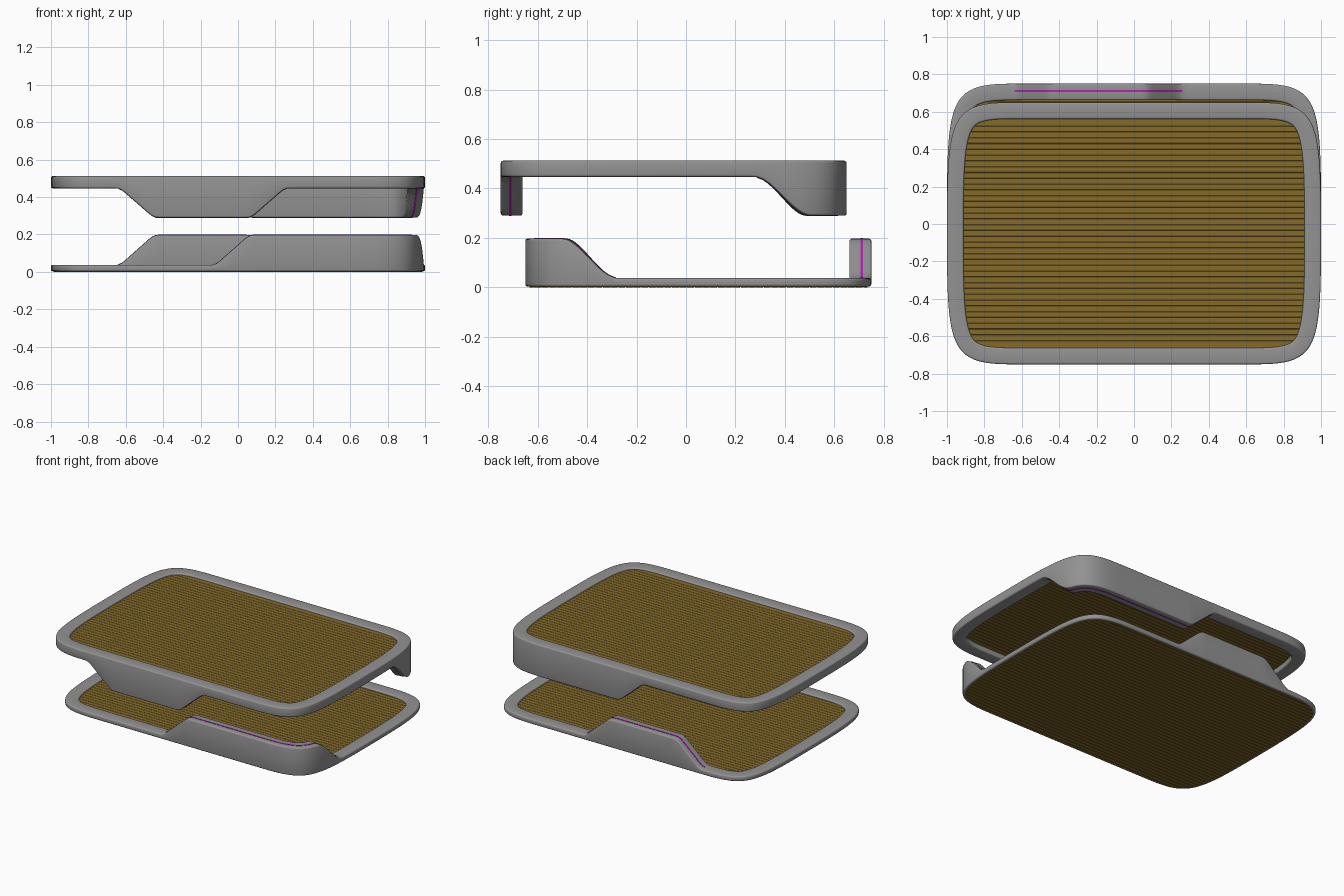
import bpy, math

if "Cube" in bpy.data.objects:
    bpy.data.objects.remove(bpy.data.objects["Cube"])

WALL = 0.088


def material(name, rgb):
    m = bpy.data.materials.new(name)
    m.diffuse_color = (*rgb, 1)
    m.use_nodes = True
    m.node_tree.nodes["Principled BSDF"].inputs["Base Color"].default_value = m.diffuse_color
    return m


GREY = material("dark_grey_shell", (0.29, 0.29, 0.29))
GOLD = material("gold_mesh", (0.235, 0.148, 0.024))
PURPLE = material("purple_seal", (0.42, 0.02, 0.42))


def bezier(t):
    # quarter corner: end of the straight long edge to the middle of the short side
    p = [(0.66, 0.7), (0.99, 0.7), (1.0, 0.605), (1.0, 0.0)]
    w = [(1 - t) ** 3, 3 * t * (1 - t) ** 2, 3 * t * t * (1 - t), t ** 3]
    return tuple(sum(a * q[i] for a, q in zip(w, p)) for i in (0, 1))


def outline():
    # counter-clockwise loop of (point, inward normal)
    q = [bezier(i / 44) for i in range(45)]
    pts = [(x, -y) for x, y in q] + q[-2::-1]
    pts += [(0.66 - 1.32 * i / 66, 0.7) for i in range(1, 66)]
    pts += [(-x, y) for x, y in q] + [(-x, -y) for x, y in q[-2::-1]]
    pts += [(-0.66 + 1.32 * i / 66, -0.7) for i in range(1, 66)]
    out = []
    for i, p in enumerate(pts):
        a, b = pts[i - 1], pts[(i + 1) % len(pts)]
        tx, ty = b[0] - a[0], b[1] - a[1]
        l = math.hypot(tx, ty)
        out.append((p, (-ty / l, tx / l)))
    return out


LOOP = outline()


def ramp(v, a, b):
    # straight ramp with softened ends
    t = (v - a) / (b - a)
    return sum(min(1, max(0, t + o)) for o in (-0.1, -0.05, 0, 0.05, 0.1)) / 5


def rise(x, y):
    if y > 0:   # trapezoid tab on one long side
        return ramp(x, -0.63, -0.45) * (1 - ramp(x, 0.07, 0.25))
    s = min(1, max(0, (y + 0.56) / 0.235))   # raised corner on the other
    return ramp(x, -0.12, 0.06) * (1 - s * s * (3 - 2 * s))


def make(name, verts, faces, place, mat):
    me = bpy.data.meshes.new(name)
    me.from_pydata([place(*v) for v in verts], [], faces)
    me.update()
    ob = bpy.data.objects.new(name, me)
    bpy.context.collection.objects.link(ob)
    me.materials.append(mat)
    bpy.ops.object.select_all(action='DESELECT')
    bpy.context.view_layer.objects.active = ob
    ob.select_set(True)
    bpy.ops.object.mode_set(mode='EDIT')
    bpy.ops.mesh.select_all(action='SELECT')
    bpy.ops.mesh.normals_make_consistent(inside=False)
    bpy.ops.object.mode_set(mode='OBJECT')
    bpy.ops.object.shade_smooth_by_angle(angle=math.radians(35))
    return ob


def sweep(section, indices, closed):
    # section(h_fraction) gives (inset, z) points carried along the outline
    verts, faces = [], []
    for i in indices:
        (x, y), (nx, ny) = LOOP[i % len(LOOP)]
        sec = section(rise(x, y))
        verts += [(x + nx * d, y + ny * d, z) for d, z in sec]
    k, n = len(sec), len(indices)
    for i in range(n if closed else n - 1):
        j = (i + 1) % n
        for a in range(k):
            b = (a + 1) % k
            faces.append((i * k + a, j * k + a, j * k + b, i * k + b))
    if not closed:
        faces += [tuple(range(k)), tuple(range((n - 1) * k, n * k))]
    return verts, faces


def rounded_section(base, h, r=0.009):
    sec = []
    for cx, cz, a0 in ((r, base + r, 180), (WALL - r, base + r, 270),
                       (WALL - r, h - r, 0), (r, h - r, 90)):
        for s in (0, 30, 60, 90):
            a = math.radians(a0 + s)
            sec.append((cx + r * math.cos(a), cz + r * math.sin(a)))
    return sec


def half_width(y, inset):
    pts = []
    for (px, py), (nx, ny) in LOOP:
        if px > 0.5 and py >= 0:
            pts.append((py + ny * inset, px + nx * inset))
    pts.sort()
    for (y0, x0), (y1, x1) in zip(pts, pts[1:]):
        if y0 <= y <= y1 and y1 - y0 > 1e-7:
            return x0 + (x1 - x0) * (y - y0) / (y1 - y0)
    return 0.66


def panel(z0, z1, inset, pitch=0.031, groove=0.0015):
    # slab with fine V grooves running lengthwise on both faces
    lim = 0.7 - inset
    rows = [(s * (lim - e), 0) for s in (-1, 1) for e in (0, 0.002, 0.006, 0.012)]
    for i in range(-23, 23):
        y = (i + 0.5) * pitch
        if abs(y) < lim - 0.016:
            rows += [(y - 0.0015, 0), (y, groove), (y + 0.0015, 0)]
    rows.sort()
    verts, faces = [], []
    for y, g in rows:
        w = half_width(abs(y), inset)
        verts += [(-w, y, z0 + g), (w, y, z0 + g), (w, y, z1 - g), (-w, y, z1 - g)]
    n = len(rows)
    for i in range(n - 1):
        for a in range(4):
            b = (a + 1) % 4
            faces.append((i * 4 + a, i * 4 + b, i * 4 + 4 + b, i * 4 + 4 + a))
    faces += [(0, 1, 2, 3), tuple(range(4 * n - 4, 4 * n))]
    return verts, faces


def half_case(name, base, low, high, z0, z1, inset, place):
    height = lambda f: low + (high - low) * f
    n = len(LOOP)
    # frame with tab and raised corner
    make(name + "_frame", *sweep(lambda f: rounded_section(base, height(f)), range(n), True), place, GREY)
    # mesh panel
    make(name + "_mesh_panel", *panel(z0, z1, inset), place, GOLD)
    # seal strips along the raised edges
    raised = [rise(*LOOP[i][0]) > 0.005 for i in range(n)]
    start = [i for i in range(n) if raised[i] and not raised[i - 1]]
    strip = lambda f: [(0.034, height(f) - 0.006), (0.044, height(f) - 0.006),
                       (0.044, height(f) + 0.002), (0.034, height(f) + 0.002)]
    for s, part in zip(start, ("seal_a", "seal_b")):
        e = s
        while raised[e % n]:
            e += 1
        make(name + "_" + part, *sweep(strip, range(s, e), False), place, PURPLE)


# lower half with its panel covering the underside, and the upper half flipped over about x
half_case("lower", 0.003, 0.037, 0.197, 0.0, 0.026, 0.016, lambda x, y, z: (x, y + 0.05, z))
half_case("upper", 0.0, 0.065, 0.222, 0.010, 0.032, 0.08, lambda x, y, z: (x, -y - 0.05, 0.512 - z))
